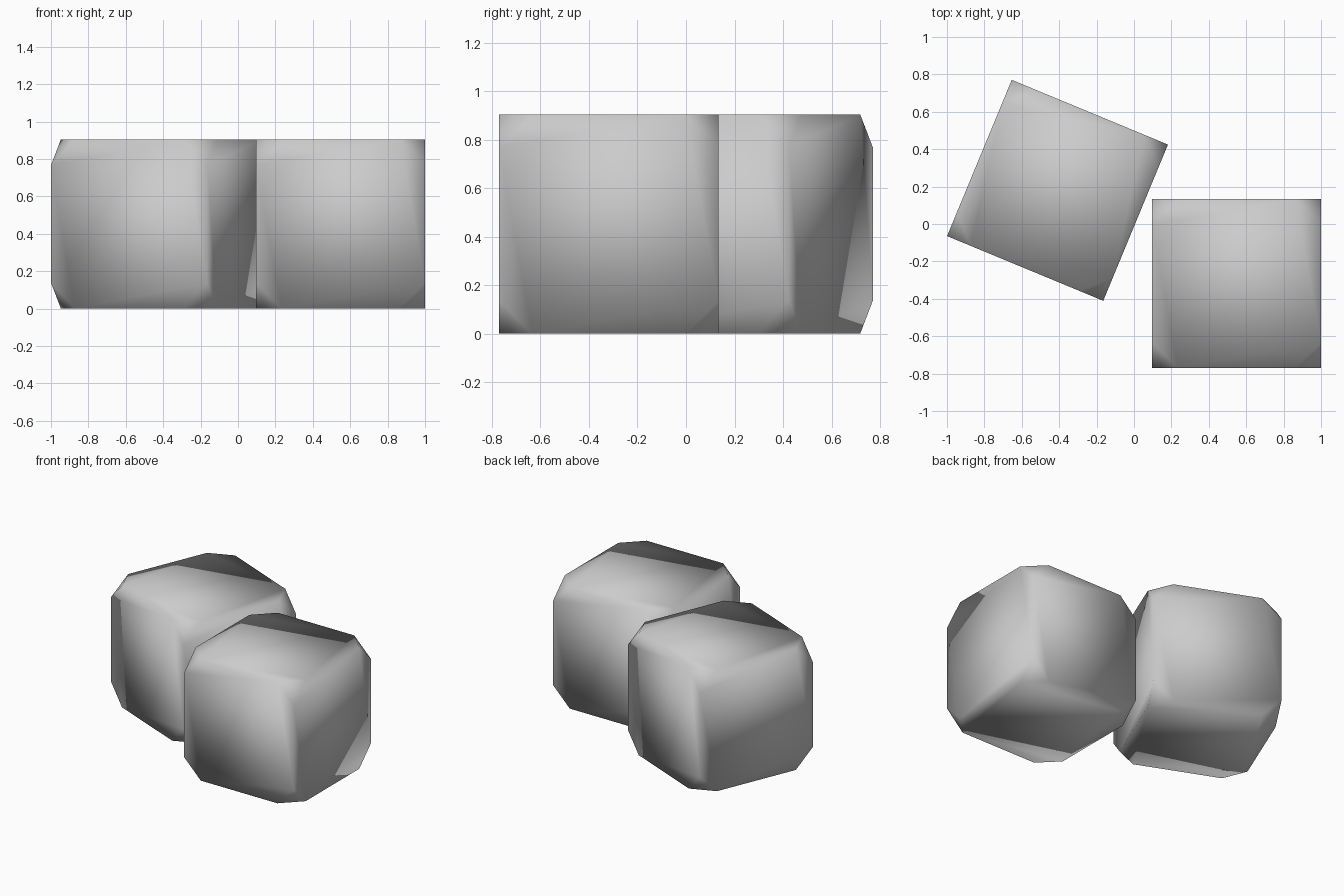
import bpy, bmesh, math

if "Cube" in bpy.data.objects:
    bpy.data.objects.remove(bpy.data.objects["Cube"])

SIDE = 0.904   # cube edge length
CUT = 0.137    # distance each corner is cut back along its edges


def corner_cut_block(name, x, y, angle):
    # Cube with all eight corners truncated, smooth shaded
    bm = bmesh.new()
    bmesh.ops.create_cube(bm, size=SIDE)
    bmesh.ops.bevel(bm, geom=bm.verts[:], offset=CUT, offset_type='OFFSET',
                    segments=1, profile=0.5, affect='VERTICES')
    bmesh.ops.recalc_face_normals(bm, faces=bm.faces)
    for f in bm.faces:
        f.smooth = True
    mesh = bpy.data.meshes.new(name)
    bm.to_mesh(mesh)
    bm.free()
    obj = bpy.data.objects.new(name, mesh)
    obj.location = (x, y, SIDE / 2)
    obj.rotation_euler.z = math.radians(angle)
    bpy.context.collection.objects.link(obj)
    return obj


# Straight block in front, turned block behind
corner_cut_block("front_block", 0.548, -0.318, 0)
corner_cut_block("back_block", -0.409, 0.18, -22.5)
